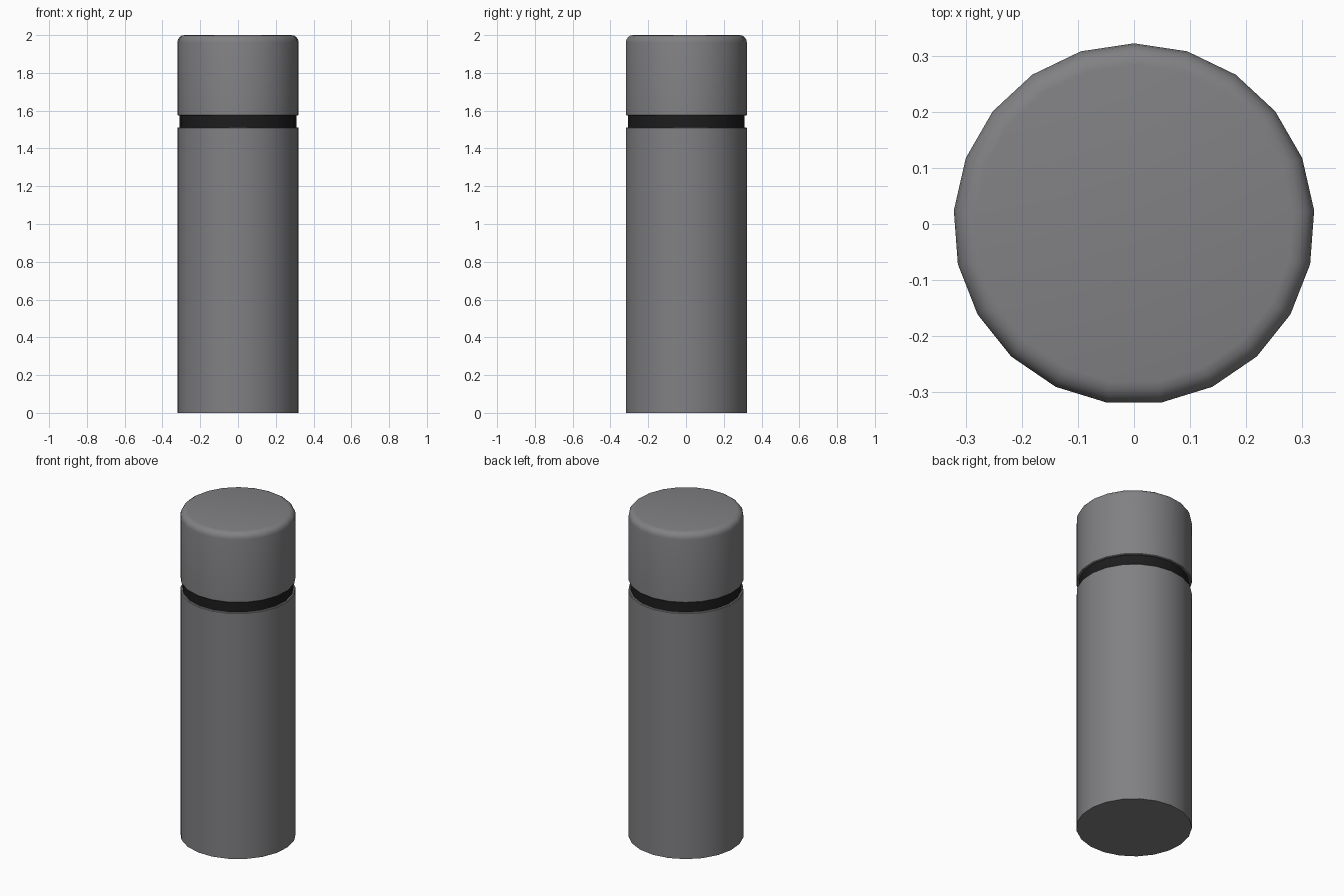
import bpy, bmesh, math

if "Cube" in bpy.data.objects:
    bpy.data.objects.remove(bpy.data.objects["Cube"])

SIDES = 21  # one corner points to +y


def material(name, rgb):
    m = bpy.data.materials.new(name)
    m.diffuse_color = (*rgb, 1.0)
    m.use_nodes = True
    m.node_tree.nodes["Principled BSDF"].inputs["Base Color"].default_value = m.diffuse_color
    return m


def lathe(name, profile, mat):
    """Closed solid of revolution from (radius, height) points, bottom to top."""
    bm = bmesh.new()
    rings = []
    for r, z in profile:
        rings.append([bm.verts.new((r * math.cos(a), r * math.sin(a), z))
                      for a in (math.pi / 2 + i * math.tau / SIDES for i in range(SIDES))])
    for low, high in zip(rings, rings[1:]):
        for i in range(SIDES):
            j = (i + 1) % SIDES
            bm.faces.new((low[i], low[j], high[j], high[i]))
    bm.faces.new(rings[0][::-1])
    bm.faces.new(rings[-1])
    me = bpy.data.meshes.new(name)
    bm.to_mesh(me)
    bm.free()
    me.materials.append(mat)
    ob = bpy.data.objects.new(name, me)
    bpy.context.collection.objects.link(ob)
    bpy.ops.object.select_all(action='DESELECT')
    ob.select_set(True)
    bpy.context.view_layer.objects.active = ob
    bpy.ops.object.shade_smooth_by_angle(angle=math.radians(35))
    return ob


grey = material("bottle grey", (0.22, 0.22, 0.23))
black = material("band black", (0.012, 0.012, 0.012))

R, C = 0.322, 0.004

# Main bottle body
lathe("body", [(R, 0), (R, 1.512 - C), (R - C, 1.512)], grey)

# Recessed dark band between body and cap
lathe("band", [(0.31, 1.511), (0.31, 1.575)], black)

# Cap with rounded top edge
B = 0.038
rounded = [(R - B + B * math.cos(t), 2 - B + B * math.sin(t))
           for t in (math.pi / 2 * k / 4 for k in range(5))]
lathe("cap", [(R - C, 1.574), (R, 1.574 + C)] + rounded, grey)
